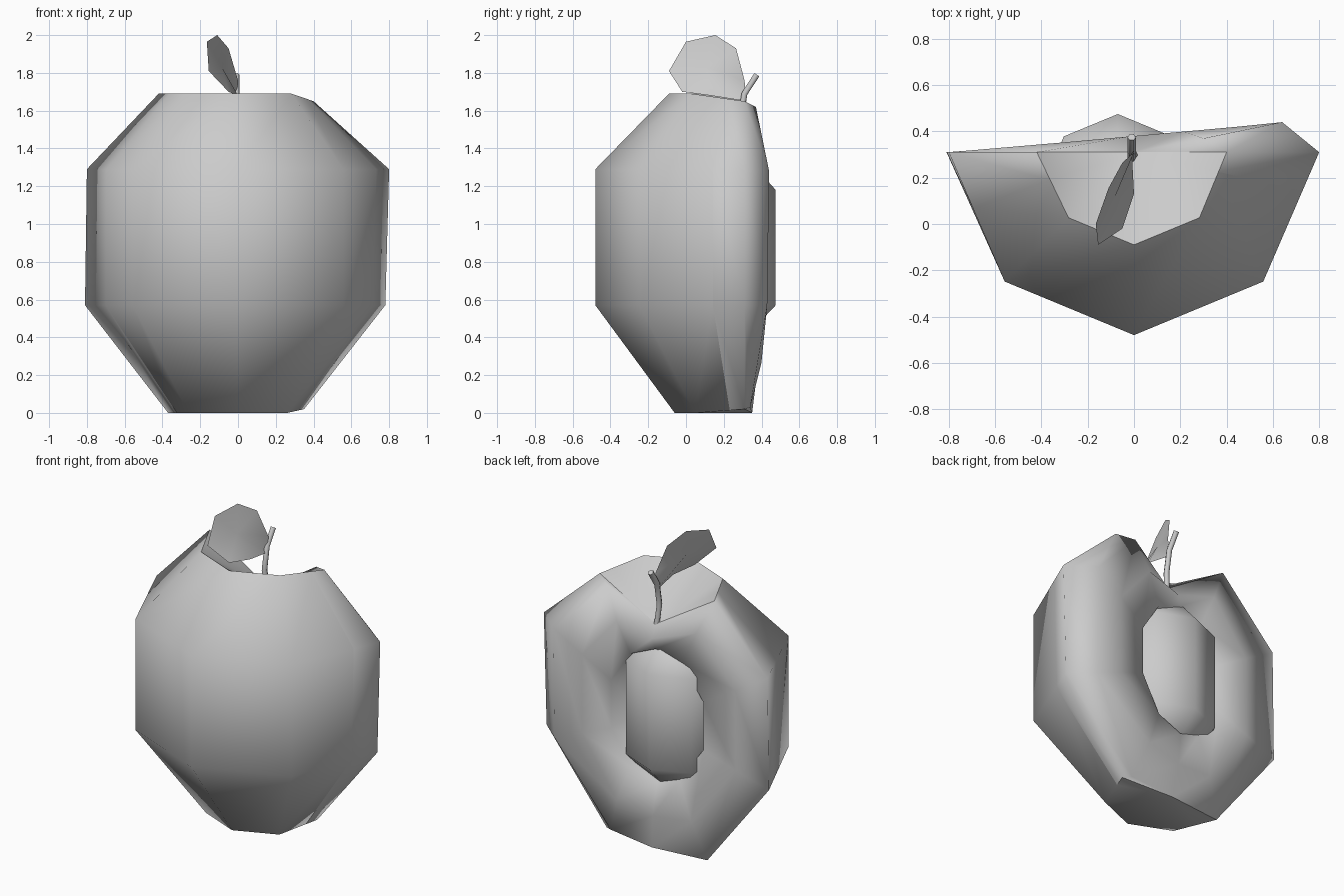
import bpy, bmesh, math
from mathutils import Vector

cube = bpy.data.objects.get("Cube")
if cube:
    bpy.data.objects.remove(cube)

grey = bpy.data.materials.new("plain_grey")
grey.use_nodes = True
colour = (0.6, 0.6, 0.6, 1)
grey.diffuse_color = colour
grey.node_tree.nodes["Principled BSDF"].inputs["Base Color"].default_value = colour


def build(name, strips, angle=180):
    """Strips are (row_a, row_b) point lists bridged by quads; a one-point row makes a fan."""
    bm = bmesh.new()
    for a, b, closed in strips:
        n = max(len(a), len(b))
        for i in range(n if closed else n - 1):
            j = (i + 1) % n
            pts = [a[i % len(a)], a[j % len(a)], b[j % len(b)], b[i % len(b)]]
            unique = [p for k, p in enumerate(pts) if p not in pts[:k]]
            if len(unique) > 2:
                bm.faces.new([bm.verts.new(p) for p in unique])
    bmesh.ops.remove_doubles(bm, verts=bm.verts, dist=0.001)
    bmesh.ops.recalc_face_normals(bm, faces=bm.faces)
    mesh = bpy.data.meshes.new(name)
    bm.to_mesh(mesh)
    bm.free()
    mesh.materials.append(grey)
    ob = bpy.data.objects.new(name, mesh)
    bpy.context.collection.objects.link(ob)
    bpy.ops.object.select_all(action="DESELECT")
    ob.select_set(True)
    bpy.context.view_layer.objects.active = ob
    bpy.ops.object.shade_smooth_by_angle(angle=math.radians(angle))
    return ob


def mix(a, b, t):
    return Vector(a).lerp(Vector(b), t)


# Cross-sections of the halved fruit: left rim, three front corners, right rim
rings = []
for z, r, left, right, right_z in [(0, 0.37, -0.37, 0.35, 0.02), (0.57, 0.79, -0.81, 0.78, 0.57),
                                   (1.29, 0.79, -0.8, 0.8, 1.29), (1.69, 0.4, -0.42, 0.4, 1.65)]:
    s = r * math.sqrt(0.5)
    row = [(left, 0.31, z), (-s, 0.31 - s, z), (0, 0.31 - r, z), (s, 0.31 - s, z), (right, 0.31, right_z)]
    row = [Vector(p) for p in row]
    rings.append([row[0], mix(row[0], row[1], 0.43)] + row[1:4] + [mix(row[4], row[3], 0.3), row[4]])

# Skin with a dimpled top and flat base
top_mid, base_mid = Vector((0, 0.31, 1.43)), Vector((0, 0.35, 0))
skin = [(a[1:-1], b[1:-1], False) for a, b in zip(rings, rings[1:])]
skin += [([base_mid], rings[0], False), (rings[-1], [top_mid], False)]
build("skin", skin, 62)

# Cut flesh: edge bands, slanted face and hollow for the stone
right_edge = [Vector(p) for p in [(0.3, 0.34, 0.03), (0.64, 0.43, 0.57), (0.64, 0.44, 1.28), (0.3, 0.37, 1.62)]]
left_edge = [r[0] for r in rings]
outline = [top_mid] + right_edge[::-1] + [base_mid] + left_edge
lip = [Vector((x, 0.37 + 0.09 * x, z)) for x, z in
       [(-0.04, 1.3), (0.13, 1.23), (0.26, 1.03), (0.26, 0.72), (0.13, 0.5),
        (-0.05, 0.44), (-0.2, 0.49), (-0.36, 0.72), (-0.36, 1.03), (-0.22, 1.25)]]
middle = []
for a, b in zip(outline, lip):
    p = mix(a, b, 0.5)
    p.y = 0.38 + 0.09 * p.x
    middle.append(p)
centre = Vector((-0.06, 0.16, 0.88))
floor = []
for p in lip:
    q = mix(p, centre, 0.12)
    q.y = 0.16
    floor.append(q)
flesh = [(outline, middle, True), (middle, lip, True), (lip, floor, True), (floor, [centre], True)]
flesh.append((left_edge, [r[1] for r in rings], False))
flesh.append(([r[-1] for r in rings], [r[-2] for r in rings], False))
flesh.append((right_edge, [r[-1] for r in rings], False))
flesh += [([base_mid], [right_edge[0], rings[0][-1]], False),
          ([top_mid], [right_edge[-1], rings[-1][-1]], False)]
build("flesh", flesh)

# Stone: eight-sided barrel
stone_rows = [[Vector((-0.07 + r * math.sin(math.tau * i / 8), 0.145 + r * math.cos(math.tau * i / 8), z))
               for i in range(8)] for z, r in [(0.4, 0.17), (0.57, 0.33), (1.18, 0.33), (1.36, 0.17)]]
stone = [(a, b, True) for a, b in zip(stone_rows, stone_rows[1:])]
stone += [([Vector((-0.07, 0.145, z))], row, True) for z, row in [(0.4, stone_rows[0]), (1.36, stone_rows[-1])]]
build("stone", stone, 62)

# Leaf
blade = [Vector(p) for p in [(-0.01, 0.32, 1.65), (0, 0.31, 1.76), (-0.05, 0.265, 1.93), (-0.11, 0.155, 2),
                             (-0.165, 0, 1.965), (-0.155, -0.09, 1.81), (-0.05, -0.02, 1.7), (0, 0.13, 1.68)]]
build("leaf", [(blade, [Vector((-0.085, 0.11, 1.83))], True)])

# Bent stem
path = [Vector(p) for p in [(0, 0.3, 1.42), (-0.01, 0.285, 1.55), (-0.01, 0.31, 1.69), (-0.01, 0.375, 1.79)]]
stem_rows = []
for k, p in enumerate(path):
    along = (path[min(k + 1, 3)] - path[max(k - 1, 0)]).normalized()
    side = Vector((1, 0, 0))
    across = along.cross(side).normalized()
    stem_rows.append([p + 0.018 * (side * math.cos(math.tau * i / 6) + across * math.sin(math.tau * i / 6))
                      for i in range(6)])
stem = [(a, b, True) for a, b in zip(stem_rows, stem_rows[1:])]
stem += [([path[0]], stem_rows[0], True), ([path[-1]], stem_rows[-1], True)]
build("stem", stem, 62)
